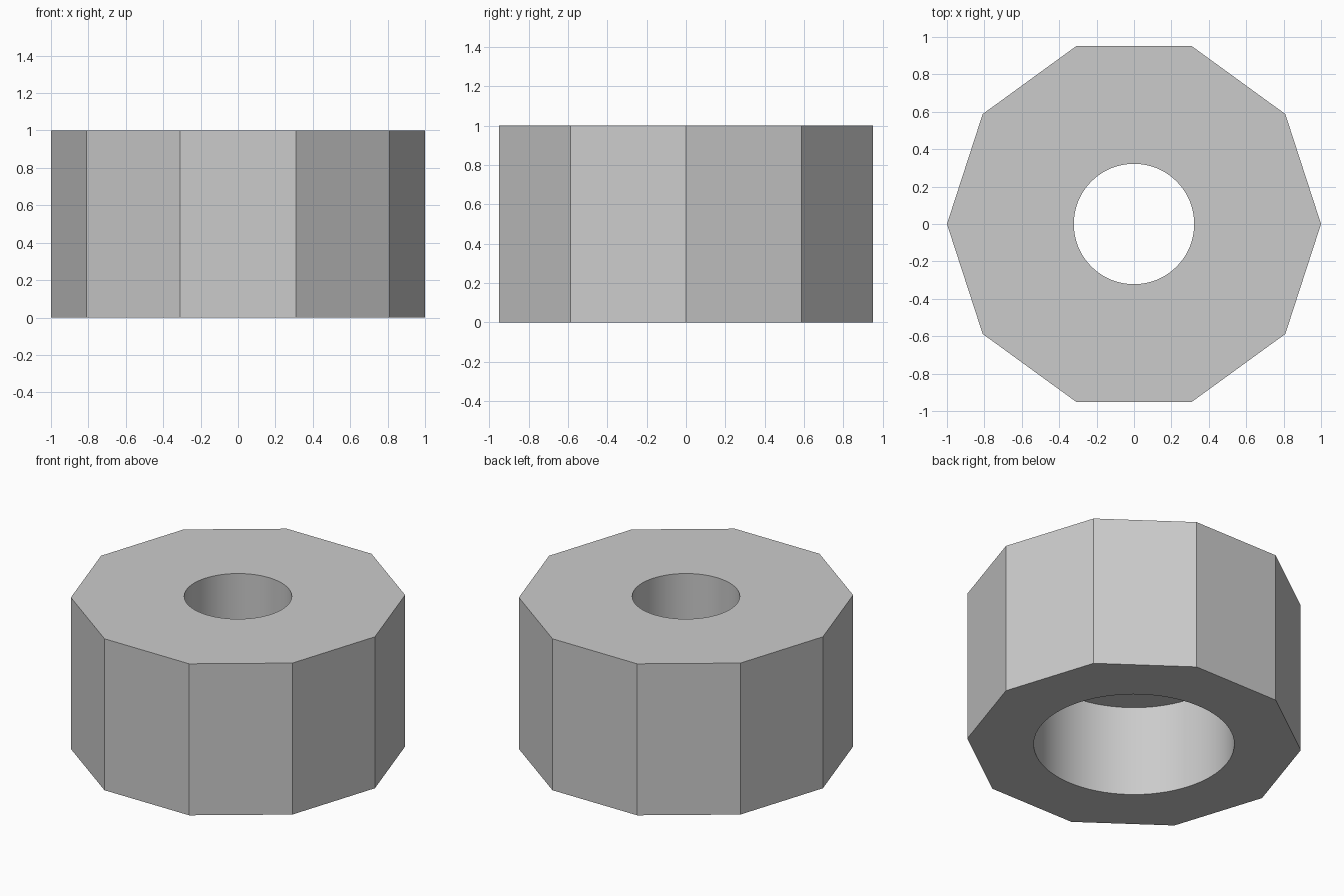
import bpy
import bmesh
from math import cos, pi, radians, sin

cube = bpy.data.objects.get("Cube")
if cube:
    bpy.data.objects.remove(cube, do_unlink=True)

SIDES = 10
STEPS = 8                      # quads along each flat side
COUNT = SIDES * STEPS


def make_material(name, colour):
    mat = bpy.data.materials.new(name)
    mat.use_nodes = True
    mat.diffuse_color = colour
    mat.node_tree.nodes["Principled BSDF"].inputs["Base Color"].default_value = colour
    return mat


def ring(bm, radius, z, flat_sided=False):
    """Closed ring of vertices: a circle, or a polygon with SIDES corners."""
    verts = []
    for i in range(COUNT):
        angle = 2 * pi * i / COUNT
        r = radius
        if flat_sided:
            from_mid = angle % (2 * pi / SIDES) - pi / SIDES
            r *= cos(pi / SIDES) / cos(from_mid)
        verts.append(bm.verts.new((r * cos(angle), r * sin(angle), z)))
    return verts


# Ten-sided body with a bore from the top and a wider counterbore from below
bm = bmesh.new()
rings = [
    ring(bm, 1.0, 0.0, True),
    ring(bm, 1.0, 1.0, True),
    ring(bm, 0.322, 1.0),
    ring(bm, 0.322, 0.6),
    ring(bm, 0.6, 0.6),
    ring(bm, 0.6, 0.0),
]
for k, a in enumerate(rings):
    b = rings[(k + 1) % len(rings)]
    for i in range(COUNT):
        j = (i + 1) % COUNT
        bm.faces.new((a[i], a[j], b[j], b[i]))
bmesh.ops.recalc_face_normals(bm, faces=bm.faces)

mesh = bpy.data.meshes.new("ten_sided_nut")
bm.to_mesh(mesh)
bm.free()
mesh.materials.append(make_material("plain grey", (0.6, 0.6, 0.6, 1.0)))

nut = bpy.data.objects.new("ten_sided_nut", mesh)
bpy.context.collection.objects.link(nut)

# Smooth bores, crisp outer corners
bpy.context.view_layer.objects.active = nut
nut.select_set(True)
bpy.ops.object.shade_smooth_by_angle(angle=radians(30))
